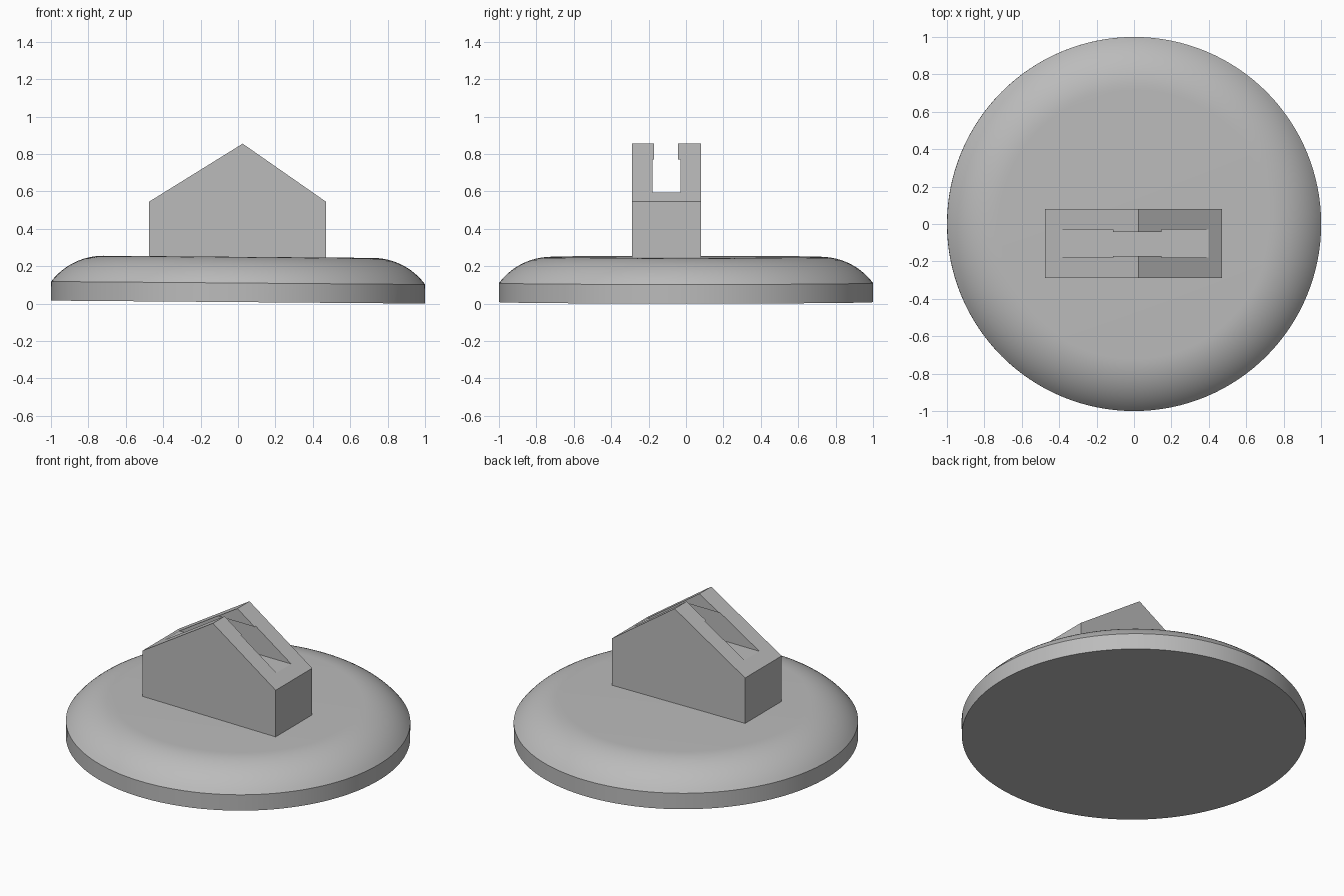
import bpy, bmesh, math
from mathutils import Vector

cube = bpy.data.objects.get("Cube")
if cube:
    bpy.data.objects.remove(cube, do_unlink=True)

# Single grey material
grey = bpy.data.materials.new("plain_grey")
grey.use_nodes = True
colour = (0.5, 0.5, 0.5, 1)
grey.diffuse_color = colour
grey.node_tree.nodes["Principled BSDF"].inputs["Base Color"].default_value = colour


def make_object(name, bm):
    bmesh.ops.recalc_face_normals(bm, faces=bm.faces)
    mesh = bpy.data.meshes.new(name)
    bm.to_mesh(mesh)
    bm.free()
    mesh.materials.append(grey)
    obj = bpy.data.objects.new(name, mesh)
    bpy.context.collection.objects.link(obj)
    return obj


def prism(name, outline, depth):
    """Extrude a closed outline of 3D points along depth."""
    bm = bmesh.new()
    face = bm.faces.new([bm.verts.new(p) for p in outline])
    ext = bmesh.ops.extrude_face_region(bm, geom=[face])
    moved = [v for v in ext["geom"] if isinstance(v, bmesh.types.BMVert)]
    bmesh.ops.translate(bm, verts=moved, vec=depth)
    return make_object(name, bm)


# Round base: flat bottom, short upright rim, rounded shoulder, flat top
rim_z, top_z, flat_r = 0.102, 0.242, 0.72
radius, sweep, steps = 0.35, math.radians(53.13), 12
profile = [(0, 0), (1, 0), (1, rim_z)]
for i in range(1, steps + 1):
    a = sweep * (1 - i / steps)
    profile.append((flat_r + radius * math.sin(a), top_z - radius * (1 - math.cos(a))))
profile.append((0, top_z))

bm = bmesh.new()
verts = [bm.verts.new((r, 0, z)) for r, z in profile]
edges = [bm.edges.new(pair) for pair in zip(verts, verts[1:])]
bmesh.ops.spin(bm, geom=verts + edges, cent=(0, 0, 0), axis=(0, 0, 1),
               angle=math.tau, steps=128, use_merge=True)
bmesh.ops.remove_doubles(bm, verts=bm.verts, dist=1e-4)
base = make_object("round_base", bm)
tilt = 0.008
base.rotation_euler.y = tilt
base.location.z = math.sin(tilt)
bpy.context.view_layer.objects.active = base
base.select_set(True)
bpy.ops.object.shade_smooth_by_angle(angle=math.radians(25))
base.select_set(False)

# Gabled block standing on the base
front_y, back_y = -0.29, 0.08
gable = [(-0.475, 0.2), (0.47, 0.2), (0.47, 0.545), (0.025, 0.855), (-0.475, 0.545)]
block = prism("gabled_block", [(x, front_y, z) for x, z in gable],
              Vector((0, back_y - front_y, 0)))

# Lengthwise slot, slightly narrower near the ridge
slot = [(-0.18, 0.595), (-0.03, 0.595), (-0.03, 0.77), (-0.042, 0.77),
        (-0.042, 1), (-0.172, 1), (-0.172, 0.77), (-0.18, 0.77)]
cutter = prism("slot_cutter", [(-1, y, z) for y, z in slot], Vector((2, 0, 0)))
cutter.hide_render = True

cut = block.modifiers.new("slot", "BOOLEAN")
cut.operation = "DIFFERENCE"
cut.solver = "EXACT"
cut.object = cutter
graph = bpy.context.evaluated_depsgraph_get()
block.data = bpy.data.meshes.new_from_object(block.evaluated_get(graph))
block.modifiers.clear()
bpy.data.objects.remove(cutter, do_unlink=True)
